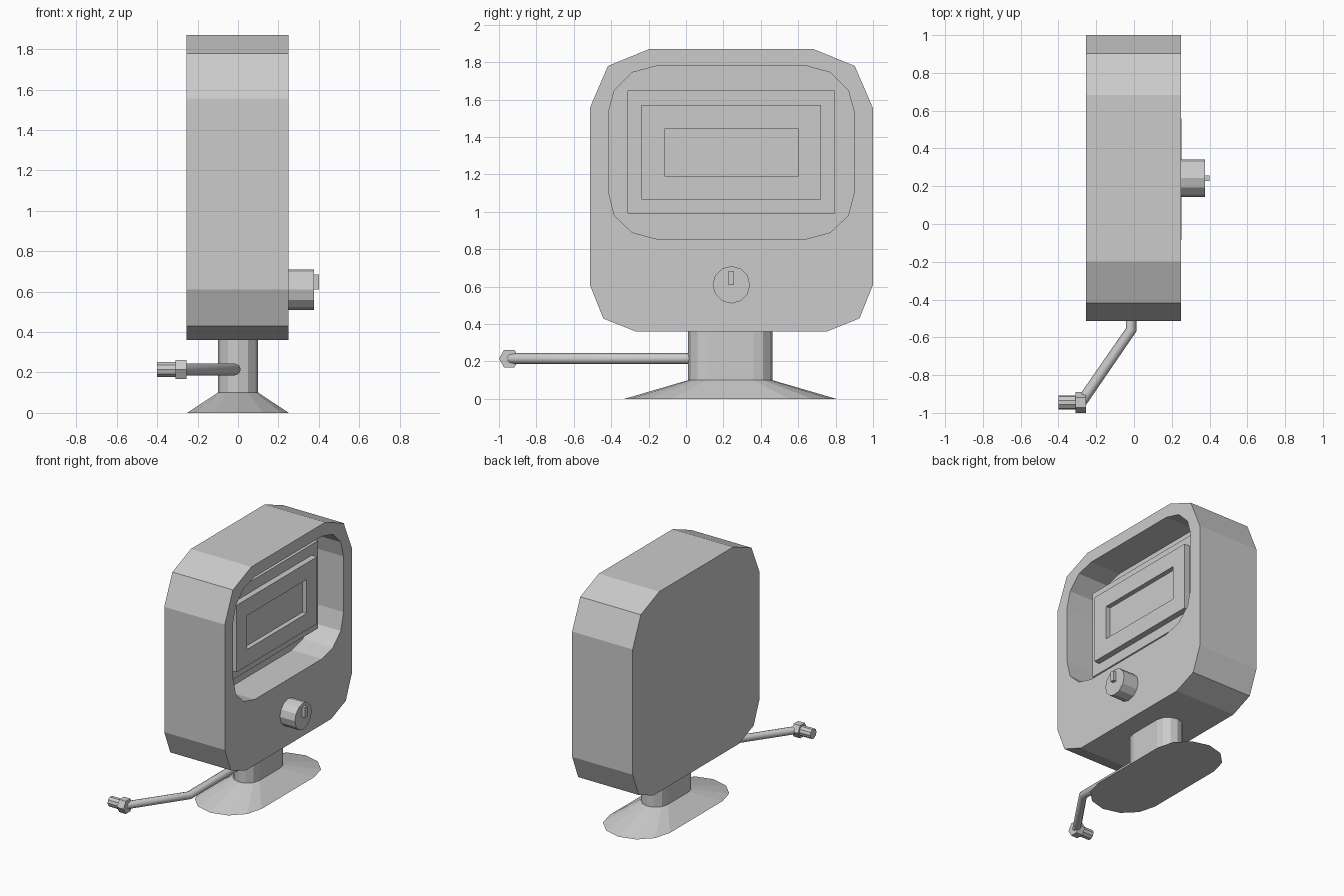
import bpy, bmesh
from math import pi, cos, sin
from mathutils import Vector

if "Cube" in bpy.data.objects:
    bpy.data.objects.remove(bpy.data.objects["Cube"])

grey = bpy.data.materials.new("plain grey")
grey.use_nodes = True
COLOUR = (0.6, 0.6, 0.6, 1)
grey.diffuse_color = COLOUR
grey.node_tree.nodes["Principled BSDF"].inputs["Base Color"].default_value = COLOUR

MID = 0.2425  # y of the housing's centre line


def loft(name, rings):
    """Closed solid through rings of points, with flat end caps."""
    bm = bmesh.new()
    loops = [[bm.verts.new(p) for p in ring] for ring in rings]
    for a, b in zip(loops, loops[1:]):
        for i in range(len(a)):
            j = (i + 1) % len(a)
            bm.faces.new((a[i], a[j], b[j], b[i]))
    bm.faces.new(loops[0])
    bm.faces.new(loops[-1])
    bmesh.ops.recalc_face_normals(bm, faces=bm.faces)
    mesh = bpy.data.meshes.new(name)
    bm.to_mesh(mesh)
    bm.free()
    mesh.materials.append(grey)
    ob = bpy.data.objects.new(name, mesh)
    bpy.context.collection.objects.link(ob)
    return ob


def prism(name, outline, x0, x1):
    """Extrude a (y, z) outline along x."""
    return loft(name, [[(x, y, z) for y, z in outline] for x in (x0, x1)])


def mirrored(half):
    """Complete a half outline, given as offsets from the centre line."""
    return [(MID + w, z) for w, z in half] + [(MID - w, z) for w, z in reversed(half)]


def rect(w, z0, z1):
    return mirrored([(w, z1), (w, z0)])


def circle(y, z, r, n, turn=0):
    return [(y + r * cos(turn + 2 * pi * i / n), z + r * sin(turn + 2 * pi * i / n))
            for i in range(n)]


def cut(ob, cutter):
    """Subtract the cutter and discard it."""
    cutter.hide_render = True
    mod = ob.modifiers.new("recess", 'BOOLEAN')
    mod.operation = 'DIFFERENCE'
    mod.solver = 'EXACT'
    mod.object = cutter
    bpy.context.view_layer.objects.active = ob
    bpy.ops.object.modifier_apply(modifier=mod.name)
    bpy.data.objects.remove(cutter)


# Housing with a deep rounded window recess
housing = prism("housing", mirrored([(0.44, 1.87), (0.66, 1.78), (0.757, 1.555),
                                     (0.757, 0.61), (0.685, 0.43), (0.51, 0.36)]), -0.255, 0.25)
window = mirrored([(0.40, 1.78), (0.53, 1.745), (0.625, 1.65), (0.658, 1.53),
                   (0.658, 1.11), (0.625, 0.98), (0.53, 0.89), (0.40, 0.855)])
cut(housing, prism("window_cutter", window, 0.0, 0.4))

# Stepped display panel inside the window
prism("panel_back", rect(0.555, 0.99, 1.65), -0.02, 0.11)
panel = prism("panel_front", rect(0.48, 1.065, 1.57), 0.1, 0.155)
cut(panel, prism("screen_cutter", rect(0.355, 1.19, 1.445), 0.12, 0.3))

# Knob with pointer
prism("knob", circle(MID, 0.61, 0.1, 12), 0.24, 0.375)
prism("knob_pointer", rect(0.015, 0.61, 0.685), 0.36, 0.4)


# Neck and flared foot share one stadium outline
def stadium(scale, z):
    ring = []
    for side in (1, -1):
        for i in range(7):
            a = pi * i / 6
            ring.append((side * scale * 0.1 * cos(a),
                         0.237 + side * scale * (0.125 + 0.1 * sin(a)), z))
    return ring


loft("neck", [stadium(1, 0.1), stadium(1, 0.38)])
loft("foot", [stadium(2.52, 0), stadium(1, 0.1)])

# Bent arm
curve = bpy.data.curves.new("arm", 'CURVE')
curve.dimensions = '3D'
curve.bevel_depth = 0.029
curve.bevel_resolution = 2
curve.use_fill_caps = True
path = [(-0.015, 0.1, 0.215), (-0.015, -0.56, 0.215), (-0.28, -0.945, 0.215)]
spline = curve.splines.new('POLY')
spline.points.add(len(path) - 1)
for point, co in zip(spline.points, path):
    point.co = (*co, 1)
curve.materials.append(grey)
arm = bpy.data.objects.new("arm", curve)
bpy.context.collection.objects.link(arm)
bpy.ops.object.select_all(action='DESELECT')
arm.select_set(True)
bpy.context.view_layer.objects.active = arm
bpy.ops.object.convert(target='MESH')

# Nut and nozzle at the arm's end
prism("nut", circle(-0.945, 0.215, 0.055, 6), -0.31, -0.255)
prism("nozzle", circle(-0.945, 0.215, 0.038, 10), -0.4, -0.28)
